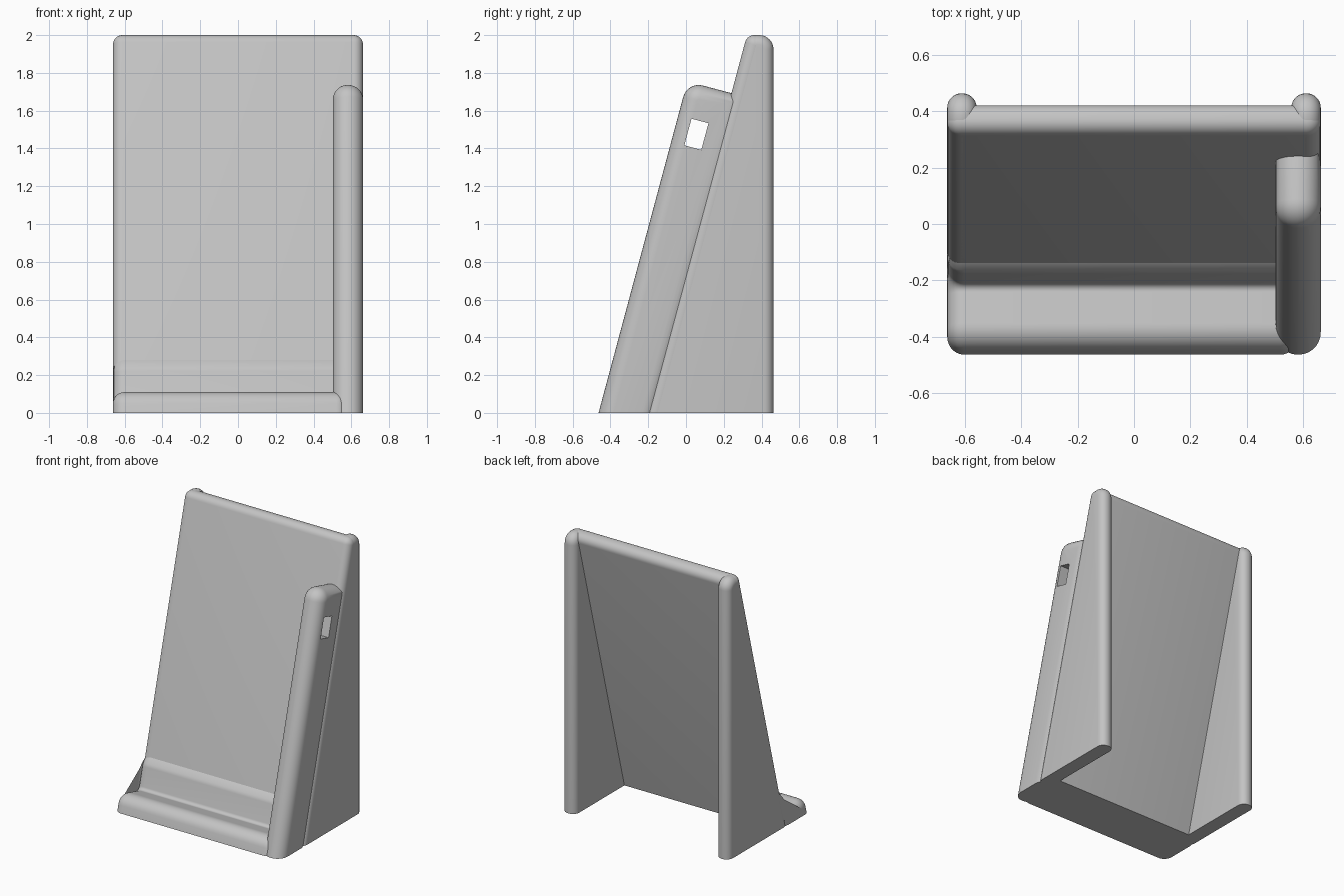
import bpy, bmesh, math
from mathutils import Vector

cube = bpy.data.objects.get("Cube")
if cube:
    bpy.data.objects.remove(cube, do_unlink=True)

grey = bpy.data.materials.new("light grey plastic")
grey.use_nodes = True
COLOUR = (0.55, 0.55, 0.55, 1)
grey.diffuse_color = COLOUR
grey.node_tree.nodes["Principled BSDF"].inputs["Base Color"].default_value = COLOUR

HALF = 0.662                  # half the overall width
TILT = math.radians(15)       # lean of the backrest
SLOPE = math.tan(TILT)


def lean(z, offset=0.0):
    """Depth of the backrest's front plane at a height, moved by an offset."""
    return -0.213 + SLOPE * z + offset


def rounded(corners, steps=8):
    """Turn (y, z, radius) corners into an outline with true arcs."""
    outline = []
    for i, (y, z, r) in enumerate(corners):
        p = Vector((y, z))
        if r == 0:
            outline.append(p)
            continue
        a = (Vector(corners[i - 1][:2]) - p).normalized()
        b = (Vector(corners[(i + 1) % len(corners)][:2]) - p).normalized()
        half = a.angle(b) / 2
        centre = p + (a + b).normalized() * r / math.sin(half)
        start = p + a * r / math.tan(half) - centre
        end = p + b * r / math.tan(half) - centre
        sweep = start.angle_signed(end)
        t0 = math.atan2(start.y, start.x)
        for k in range(steps + 1):
            t = t0 - sweep * k / steps
            outline.append(centre + r * Vector((math.cos(t), math.sin(t))))
    return outline


def panel(name, corners, x0, x1, rim):
    """Extrude an outline sideways and round its rims, keeping the base flat."""
    bm = bmesh.new()
    face = bm.faces.new([bm.verts.new((x0, p.x, p.y)) for p in rounded(corners)])
    ext = bmesh.ops.extrude_face_region(bm, geom=[face])
    moved = [v for v in ext["geom"] if isinstance(v, bmesh.types.BMVert)]
    bmesh.ops.translate(bm, verts=moved, vec=(x1 - x0, 0, 0))
    bmesh.ops.recalc_face_normals(bm, faces=bm.faces)
    rims = [e for e in bm.edges
            if abs(e.verts[0].co.x - e.verts[1].co.x) < 1e-6
            and max(v.co.z for v in e.verts) > 1e-5]
    bmesh.ops.bevel(bm, geom=rims, offset=rim, segments=7, profile=0.5,
                    affect='EDGES', clamp_overlap=False)
    mesh = bpy.data.meshes.new(name)
    bm.to_mesh(mesh)
    bm.free()
    mesh.materials.append(grey)
    obj = bpy.data.objects.new(name, mesh)
    bpy.context.collection.objects.link(obj)
    return obj


def smooth(obj):
    bpy.ops.object.select_all(action='DESELECT')
    obj.select_set(True)
    bpy.context.view_layer.objects.active = obj
    bpy.ops.object.shade_smooth_by_angle(angle=math.radians(30))


parts = []

# Leaning backrest with a fully rounded top
TOP = 2.012
parts.append(panel("backrest", [
    (lean(0), 0, 0), (lean(TOP), TOP, 0.05),
    (lean(TOP - 0.03, 0.114), TOP - 0.03, 0.05), (lean(0, 0.114), 0, 0)],
    -HALF, HALF, 0.05))

# Upright side walls with rounded rear posts
for side, name in ((-1, "right_side_wall"), (1, "left_side_wall")):
    parts.append(panel(name, [
        (lean(0), 0, 0), (lean(2), 2, 0.068), (0.463, 2, 0.075), (0.463, 0, 0)],
        side * HALF, side * (HALF - 0.104), 0.05))

# Thick side rail that rises in front of the backrest
front_z = 1.755
front_y = -0.463 + SLOPE * front_z
back_y = 0.30
back_z = front_z - (back_y - front_y) * SLOPE
rail = panel("side_rail", [
    (-0.463, 0, 0), (front_y, front_z, 0.085), (back_y, back_z, 0),
    (lean(0, 0.06), 0, 0)], 0.502, HALF, 0.077)
parts.append(rail)

# Slanted slot through the rail
bpy.ops.mesh.primitive_cube_add(size=1, location=(0.58, 0.055, 1.475),
                                rotation=(-TILT, 0, 0))
cutter = bpy.context.object
cutter.name = "slot_cutter"
cutter.scale = (0.4, 0.093, 0.146)
cutter.data.materials.append(grey)
cut = rail.modifiers.new("slot", 'BOOLEAN')
cut.operation = 'DIFFERENCE'
cut.solver = 'EXACT'
cut.object = cutter
bpy.context.view_layer.objects.active = rail
bpy.ops.object.modifier_apply(modifier="slot")
bpy.data.objects.remove(cutter, do_unlink=True)

# Front ledge: rounded lip, shelf falling backwards, swelling against the backrest
lip_y, lip_z = -0.463 + SLOPE * 0.128, 0.128
shelf_y = lean(0.07, -0.022)
parts.append(panel("front_ledge", [
    (-0.463, 0, 0), (lip_y, lip_z, 0.08),
    (shelf_y, lip_z - (shelf_y - lip_y) * SLOPE, 0.025),
    (lean(0.235, -0.022), 0.235, 0.07), (lean(0.28), 0.28, 0),
    (lean(0.31, 0.05), 0.31, 0), (lean(0, 0.06), 0, 0)],
    -HALF, 0.58, 0.06))

for part in parts:
    smooth(part)
